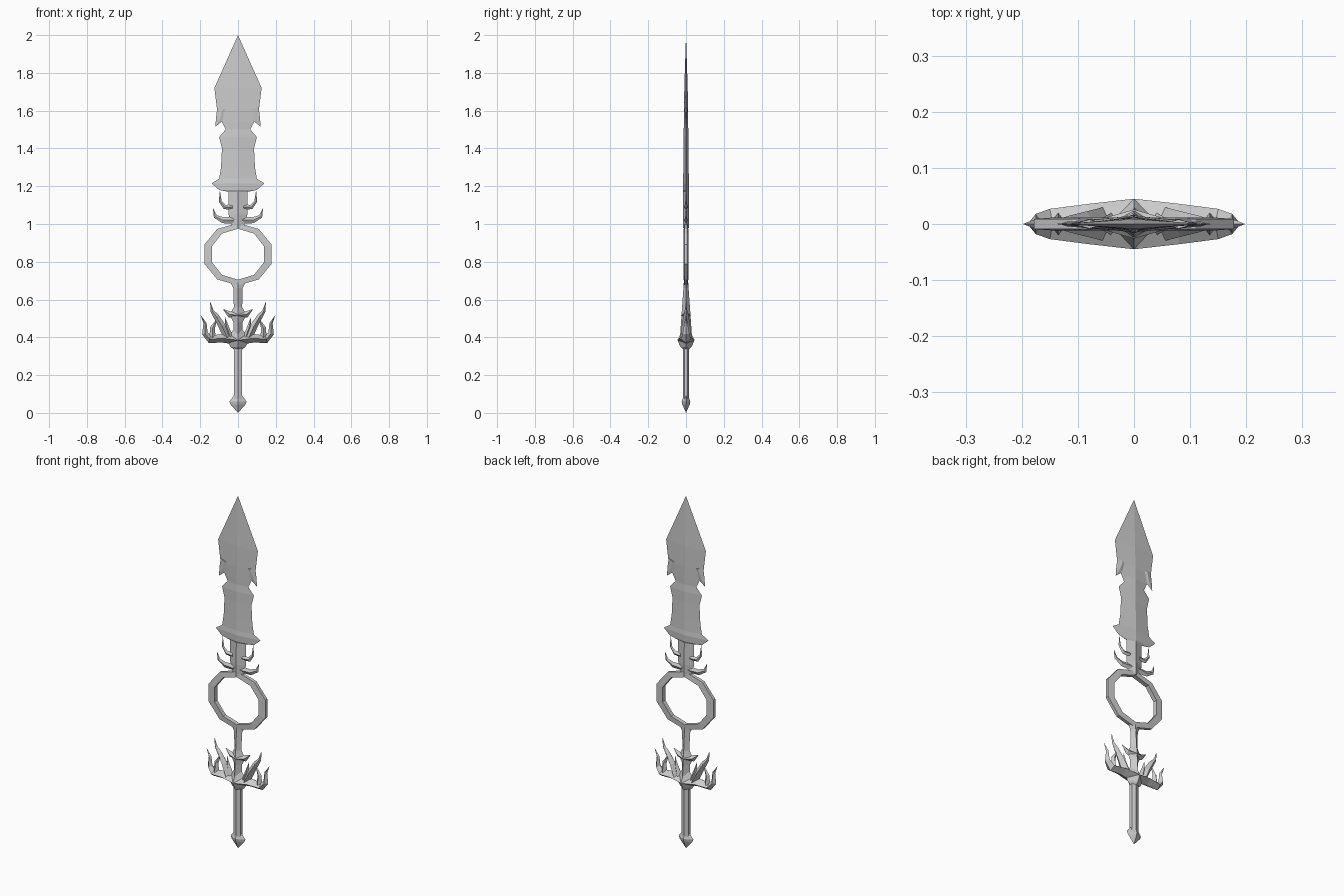
import bpy, bmesh
from math import sin, cos, pi, sqrt
from mathutils import Vector

cube = bpy.data.objects.get("Cube")
if cube:
    bpy.data.objects.remove(cube)

steel = bpy.data.materials.new("grey_steel")
steel.use_nodes = True
grey = (0.6, 0.6, 0.6, 1)
steel.diffuse_color = grey
steel.node_tree.nodes["Principled BSDF"].inputs["Base Color"].default_value = grey


def loft(name, sections, loop=False, mirror=False):
    """Skin a row of closed cross-sections; collapsed sections become points."""
    bm = bmesh.new()
    rows = [[bm.verts.new(point) for point in section] for section in sections]
    pairs = list(zip(rows, rows[1:]))
    if loop:
        pairs.append((rows[-1], rows[0]))
    else:
        bm.faces.new(rows[0])
        bm.faces.new(rows[-1])
    for lower, upper in pairs:
        for i in range(len(lower)):
            bm.faces.new((lower[i - 1], lower[i], upper[i], upper[i - 1]))
    bmesh.ops.remove_doubles(bm, verts=bm.verts, dist=0.0003)
    bmesh.ops.recalc_face_normals(bm, faces=bm.faces)
    mesh = bpy.data.meshes.new(name)
    bm.to_mesh(mesh)
    bm.free()
    mesh.materials.append(steel)
    part = bpy.data.objects.new(name, mesh)
    bpy.context.collection.objects.link(part)
    if mirror:
        modifier = part.modifiers.new("other_side", 'MIRROR')
        modifier.use_mirror_merge = False


def ridged(name, outline, depth):
    """Diamond sections along z, with ridge depth given by a rule."""
    sections = []
    for x, z in outline:
        y = depth(x, z)
        sections.append([(0, -y, z), (x, 0, z), (0, y, z), (-x, 0, z)])
    loft(name, sections)


def horn(name, width, depth, *path):
    """Mirrored diamond spike that tapers to a point along its path."""
    points = [Vector((x, 0, z)) for x, z in path]
    last = len(points) - 1
    across = Vector((0, 1, 0))
    sections = []
    for i, point in enumerate(points):
        along = points[min(i + 1, last)] - points[max(i - 1, 0)]
        t = i / last
        side = along.cross(across).normalized() * width * (1 - t * t)
        out = across * depth * (1 - t)
        sections.append([point + side, point + out, point - side, point - out])
    loft(name, sections, mirror=True)


# Blade with spiked base, notched middle and broad head
ridged("blade", [
    (.03, .98), (.05, 1.05), (.05, 1.17), (.1, 1.18), (.14, 1.215),
    (.1, 1.24), (.09, 1.3), (.085, 1.4), (.1, 1.46), (.065, 1.5),
    (.085, 1.54), (.11, 1.6), (.125, 1.72), (0, 2)],
    lambda x, z: .017 * sqrt(2 - z))
horn("blade_head_barb", .03, .008, (.08, 1.61), (.095, 1.56), (.12, 1.515))

# Curled horns beside the blade base
horn("blade_lower_horn", .018, .012,
     (.02, 1.02), (.08, 1.02), (.12, 1.04), (.133, 1.085))
horn("blade_upper_horn", .014, .012,
     (.03, 1.09), (.07, 1.09), (.094, 1.12), (.096, 1.18))

# Ten-sided ring between blade and stem
ring = []
for i in range(10):
    s, c = sin(i * pi / 5), cos(i * pi / 5)
    ring.append([(width * s, y, .84 + height * c) for width, height, y in (
        (.145, .135, -.012), (.187, .165, -.009),
        (.187, .165, .009), (.145, .135, .012))])
loft("ring", ring, loop=True)

# Stem and guard hub
ridged("stem", [(.04, .69), (.025, .66), (.022, .56), (.045, .52),
                (.025, .48), (.025, .4)], lambda x, z: .06 - .07 * z)
ridged("guard_hub", [(.025, .44), (.06, .385), (.04, .35), (.02, .335)],
       lambda x, z: .75 * x)
horn("stem_wing", .022, .026, (0, .517), (.045, .522), (.08, .55))

# Guard arms sweeping out into flames
horn("guard_arm", .024, .045, (0, .385), (.08, .395), (.15, .39),
     (.175, .42), (.175, .475), (.198, .518))
horn("guard_tall_flame", .02, .03,
     (.055, .395), (.085, .46), (.115, .51), (.137, .54), (.148, .59))
horn("guard_small_flame", .017, .02, (.135, .395), (.135, .45), (.108, .505))
horn("guard_inner_flame", .015, .02, (.04, .4), (.058, .45), (.07, .51))

# Six-sided grip
loft("grip", [[(.024 * sin(i * pi / 3), .017 * cos(i * pi / 3), z)
               for i in range(6)] for z in (.07, .36)])

# Pointed pommel
ridged("pommel", [(.02, .095), (.046, .06), (.04, .045), (0, 0)],
       lambda x, z: x / 2)
